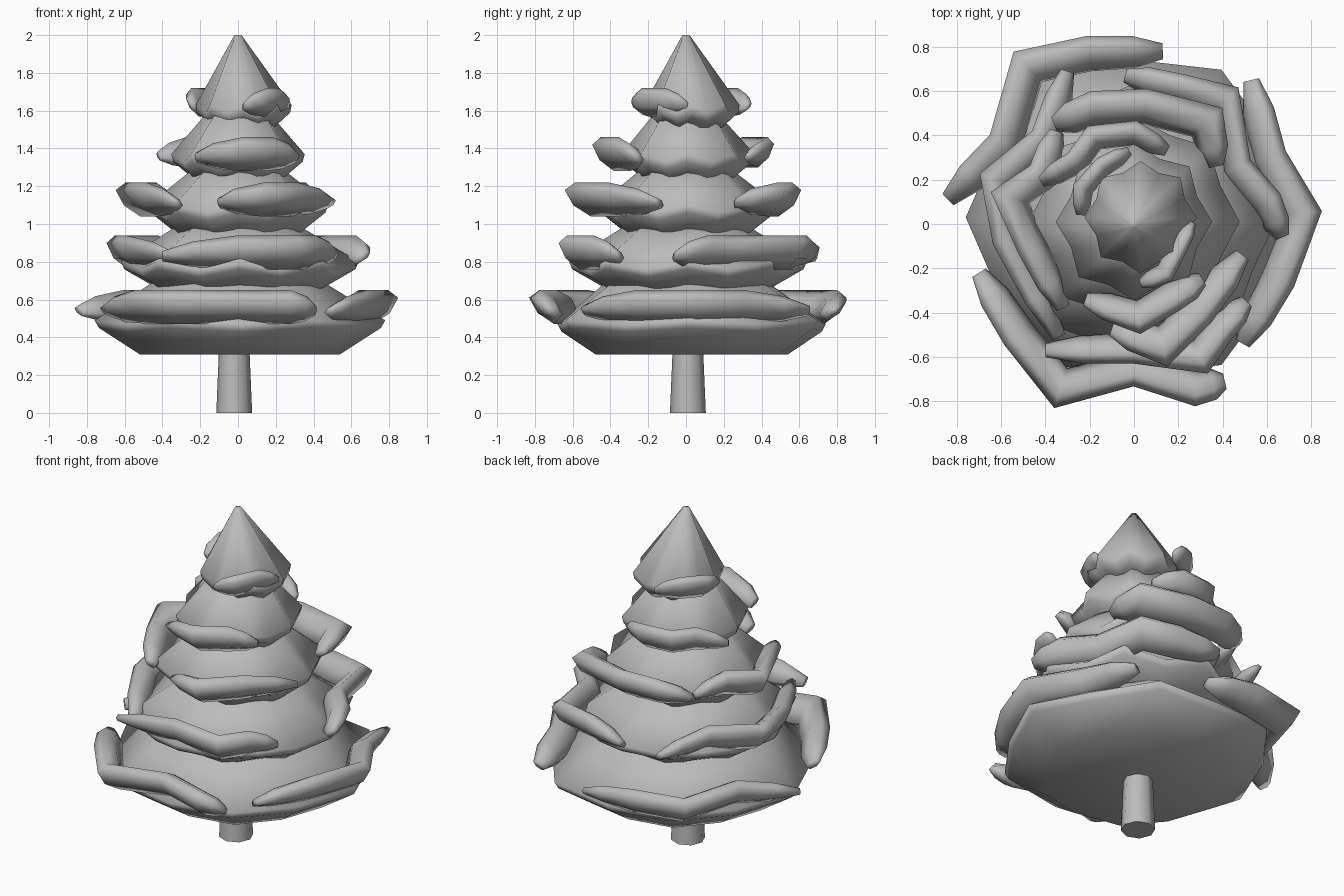
import bpy
import bmesh
import math
from mathutils import Vector

default_cube = bpy.data.objects.get("Cube")
if default_cube:
    bpy.data.objects.remove(default_cube, do_unlink=True)

# One plain grey material for the whole tree
grey = bpy.data.materials.new("plain_grey")
grey.use_nodes = True
grey_colour = (0.5, 0.5, 0.5, 1)
grey.diffuse_color = grey_colour
grey.node_tree.nodes["Principled BSDF"].inputs["Base Color"].default_value = grey_colour


def skin_rings(name, rings, smooth_angle):
    """Bridge matching rings of points into a closed, capped solid."""
    bm = bmesh.new()
    loops = [[bm.verts.new(point) for point in ring] for ring in rings]
    count = len(loops[0])
    for lower, upper in zip(loops, loops[1:]):
        for i in range(count):
            j = (i + 1) % count
            bm.faces.new((lower[i], lower[j], upper[j], upper[i]))
    bm.faces.new(loops[0][::-1])
    bm.faces.new(loops[-1])
    bmesh.ops.recalc_face_normals(bm, faces=bm.faces)
    mesh = bpy.data.meshes.new(name)
    bm.to_mesh(mesh)
    bm.free()
    mesh.materials.append(grey)
    obj = bpy.data.objects.new(name, mesh)
    bpy.context.collection.objects.link(obj)
    bpy.ops.object.select_all(action="DESELECT")
    obj.select_set(True)
    bpy.context.view_layer.objects.active = obj
    bpy.ops.object.shade_smooth_by_angle(angle=math.radians(smooth_angle))
    return obj


def lobed_ring(radius, z, lobe, ripple, sides, centre):
    """Circle whose alternate points move in and out, and up and down."""
    ring = []
    for i in range(sides):
        angle = math.tau * i / sides
        sign = 1 if i % 2 == 0 else -1
        r = radius * (1 + lobe * sign)
        ring.append((centre[0] + r * math.cos(angle),
                     centre[1] + r * math.sin(angle), z + ripple * sign))
    return ring


def foliage_tier(name, bottom, rim, top, lobe, ripple, centre, sides=16):
    """Bowl-bottomed skirt with a soft lip: each profile point is (radius, height)."""
    flat = 0 if name == "bottom_tier" else ripple
    radius, z = rim
    rings = [lobed_ring(*bottom, lobe / 2, flat, sides, centre),
             lobed_ring(radius * 0.97, z - 0.04, lobe, ripple, sides, centre),
             lobed_ring(radius, z, lobe, ripple, sides, centre),
             lobed_ring(*top, lobe / 2, 0, sides, (0, 0))]
    return skin_rings(name, rings, 130)


# Cross-section of a branch pad, tilted up and out: (outward, upward)
pad_section = [(-0.5, 0.55), (0.4, 1), (1, 0.55), (0.5, -0.35), (-0.5, -1), (-1, -0.4)]


def branch_pad(name, height, path, width=0.07, thickness=0.09):
    """Sweep the pad section along a bent path, tapering to thin tips."""
    points = [Vector(p) for p in path]
    points.insert(1, points[0].lerp(points[1], 0.4))
    points.insert(-1, points[-1].lerp(points[-2], 0.4))
    last = len(points) - 1
    rings = []
    for i, point in enumerate(points):
        before = point - points[i - 1] if i > 0 else points[1] - point
        after = points[i + 1] - point if i < last else before
        along = before.normalized() + after.normalized()
        out = Vector((along.y, -along.x)).normalized()
        if out.dot(point) < 0:
            out = -out
        step = min(i, last - i, 2)
        wide = width * (0.45, 0.9, 1)[step] * min(2 / along.length, 1.3)
        tall = thickness * (0.3, 0.75, 1)[step]
        z = height - (0.02, 0.01, 0)[step]
        rings.append([(point.x + out.x * n * wide, point.y + out.y * n * wide,
                       z + u * tall) for n, u in pad_section])
    return skin_rings(name, rings, 130)


# Trunk
trunk_centre = (-0.02, 0.01)
skin_rings("trunk", [lobed_ring(0.095, 0, 0, 0, 8, trunk_centre),
                     lobed_ring(0.078, 0.4, 0, 0, 8, trunk_centre)], 50)

# Stacked skirts of foliage
foliage_tier("bottom_tier", (0.52, 0.31), (0.74, 0.48), (0.4, 0.72), 0.04, 0.01, (0.01, 0.03), 12)
foliage_tier("lower_tier", (0.41, 0.64), (0.6, 0.78), (0.3, 1.0), 0.05, 0.02, (0.01, 0.01))
foliage_tier("middle_tier", (0.32, 0.94), (0.45, 1.08), (0.22, 1.3), 0.06, 0.02, (0, 0.01))
foliage_tier("upper_tier", (0.24, 1.24), (0.33, 1.35), (0.15, 1.6), 0.07, 0.02, (0, 0.01))
foliage_tier("top_tier", (0.18, 1.53), (0.235, 1.61), (0.018, 2.0), 0.08, 0.02, (0.03, 0.03))

# Pads around the bottom tier
branch_pad("bottom_pad_back", 0.56, [(-0.84, 0.11), (-0.58, 0.36), (-0.48, 0.71),
                                     (-0.2, 0.77), (0.13, 0.78)], 0.08)
branch_pad("bottom_pad_left", 0.56, [(0.49, -0.54), (0.65, -0.25), (0.76, 0.05),
                                     (0.61, 0.3), (0.53, 0.65)], 0.08)
branch_pad("bottom_pad_front", 0.56, [(-0.7, -0.22), (-0.52, -0.5), (-0.33, -0.74),
                                      (0, -0.65), (0.28, -0.74), (0.41, -0.71)], 0.08)

# Pads around the lower tier
branch_pad("lower_pad_front", 0.85, [(-0.4, -0.57), (0, -0.56), (0.3, -0.6),
                                     (0.39, -0.47), (0.51, -0.35)])
branch_pad("lower_pad_right", 0.85, [(-0.3, 0.69), (-0.4, 0.38), (-0.62, 0.2),
                                     (-0.57, -0.07), (-0.34, -0.51)])
branch_pad("lower_pad_back", 0.85, [(-0.04, 0.67), (0.2, 0.61), (0.41, 0.56),
                                    (0.46, 0.26), (0.6, 0.1), (0.67, -0.06)])

# Pads around the middle tier
branch_pad("middle_pad_front", 1.13, [(-0.1, -0.47), (0.13, -0.55),
                                      (0.29, -0.39), (0.49, -0.14)], 0.08)
branch_pad("middle_pad_right", 1.13, [(-0.35, 0.42), (-0.41, 0.22), (-0.56, 0.12),
                                      (-0.46, -0.1), (-0.32, -0.38)])
branch_pad("middle_pad_back", 1.13, [(-0.36, 0.45), (-0.18, 0.52), (0.05, 0.53),
                                     (0.33, 0.46), (0.37, 0.26)], 0.08)

# Pads around the upper tier
branch_pad("upper_pad_front", 1.37, [(-0.22, -0.34), (0.02, -0.42),
                                     (0.17, -0.33), (0.31, -0.25)])
branch_pad("upper_pad_back", 1.38, [(-0.42, 0.19), (-0.26, 0.28), (-0.18, 0.39),
                                    (0, 0.41), (0.15, 0.33)], 0.055, 0.08)

# Small pads around the top tier
branch_pad("top_pad_front", 1.645, [(0.03, -0.27), (0.14, -0.22),
                                    (0.2, -0.1), (0.26, 0.01)], 0.045, 0.075)
branch_pad("top_pad_back", 1.645, [(-0.24, 0.04), (-0.23, 0.16),
                                   (-0.14, 0.26), (-0.02, 0.33)], 0.045, 0.075)
